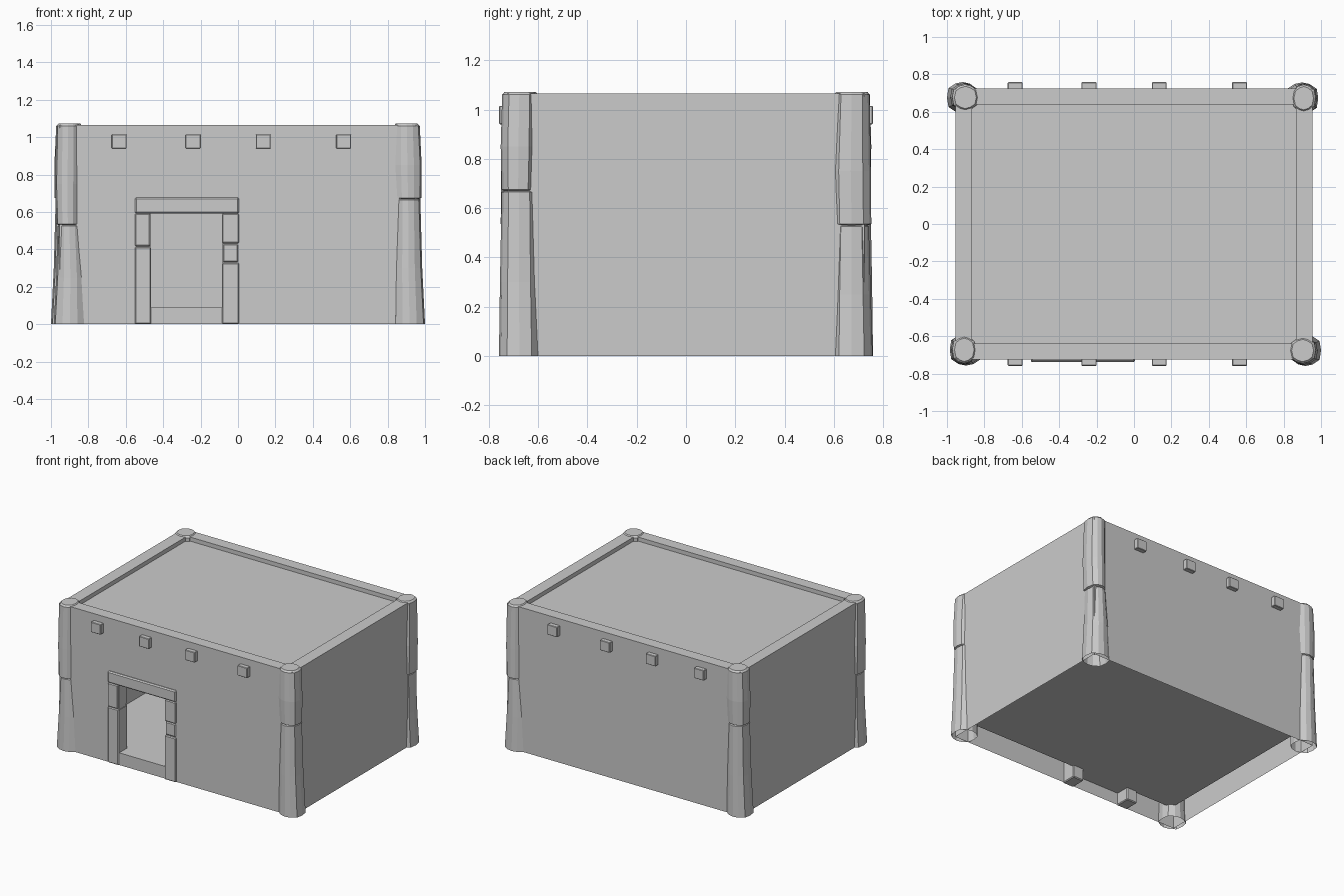
import bpy, bmesh
from math import pi

if "Cube" in bpy.data.objects:
    bpy.data.objects.remove(bpy.data.objects["Cube"])

OX, OY, IX, IY = 0.955, 0.725, 0.865, 0.64      # outer and inner wall half sizes
TOP, ROOF, FLOOR = 1.065, 1.035, 0.09
DX0, DX1, DTOP = -0.467, -0.083, 0.592          # door opening


def finish(name, bm, recalc=True):
    bmesh.ops.remove_doubles(bm, verts=bm.verts, dist=1e-5)
    if recalc:
        bmesh.ops.recalc_face_normals(bm, faces=bm.faces)
    me = bpy.data.meshes.new(name)
    bm.to_mesh(me)
    bm.free()
    ob = bpy.data.objects.new(name, me)
    bpy.context.collection.objects.link(ob)
    return ob


def face(bm, *pts):
    bm.faces.new([bm.verts.new(p) for p in pts])


def box(name, x0, x1, y0, y1, z0, z1, bevel=0.0):
    bm = bmesh.new()
    bmesh.ops.create_cube(bm, size=1)
    for v in bm.verts:
        v.co.x = x0 if v.co.x < 0 else x1
        v.co.y = y0 if v.co.y < 0 else y1
        v.co.z = z0 if v.co.z < 0 else z1
    ob = finish(name, bm)
    if bevel:
        m = ob.modifiers.new("bevel", 'BEVEL')
        m.width, m.segments = bevel, 1
    return ob


def rect(x, y, z):
    return [(-x, -y, z), (x, -y, z), (x, y, z), (-x, y, z)]


def strip(bm, a, b, sides):
    for i in sides:
        j = (i + 1) % 4
        face(bm, a[i], a[j], b[j], b[i])


def door_panel(bm, y, xw, z0, z1):
    """Wall sheet with the door opening left out."""
    for x0, x1, a, b in ((-xw, DX0, z0, z1), (DX1, xw, z0, z1),
                         (DX0, DX1, DTOP, z1), (DX0, DX1, z0, FLOOR)):
        if b - a > 1e-4:
            face(bm, (x0, y, a), (x1, y, a), (x1, y, b), (x0, y, b))


# Walls: outer skin, parapet top, inner skin and door reveal, open underneath
bm = bmesh.new()
strip(bm, rect(OX, OY, 0), rect(OX, OY, TOP), (1, 2, 3))
door_panel(bm, -OY, OX, 0, TOP)
strip(bm, rect(OX, OY, TOP), rect(IX, IY, TOP), range(4))
strip(bm, rect(IX, IY, TOP), rect(IX, IY, FLOOR), (1, 2, 3))
door_panel(bm, -IY, IX, FLOOR, TOP)
for x0, z0, x1, z1 in ((DX0, FLOOR, DX0, DTOP), (DX0, DTOP, DX1, DTOP),
                       (DX1, DTOP, DX1, FLOOR), (DX1, FLOOR, DX0, FLOOR)):
    face(bm, (x0, -OY, z0), (x1, -OY, z1), (x1, -IY, z1), (x0, -IY, z0))
finish("walls", bm)

# Floor and sunken flat roof
for name, z in (("floor", FLOOR), ("roof", ROOF)):
    bm = bmesh.new()
    face(bm, *rect(IX, IY, z))
    finish(name, bm, False)

# Stone door surround
for i, (z0, z1, d) in enumerate(((0, 0.412, 0), (0.416, 0.592, 0.004))):
    box(f"left_jamb_stone_{i}", -0.552, -0.465 - d, -0.735 - d, -0.625, z0, z1, 0.006)
for i, (z0, z1, d) in enumerate(((0, 0.328, 0), (0.332, 0.428, 0.004), (0.432, 0.592, 0))):
    box(f"right_jamb_stone_{i}", -0.085 + d, 0.005 - d, -0.738 + d, -0.625, z0, z1, 0.006)
box("lintel", -0.552, 0.006, -0.739, -0.625, 0.592, 0.677, 0.008)

# Roof beam ends on front and back
for x in (-0.635, -0.24, 0.135, 0.565):
    for side, s in (("front", -1), ("back", 1)):
        y0, y1 = sorted((s * 0.70, s * 0.758))
        box(f"{side}_beam_end", x - 0.04, x + 0.04, y0, y1, 0.94, 1.015, 0.003)


def pillar(name, rings):
    """Loft chamfered rings (z, x0, x1, y0, y1); the base stays open."""
    bm = bmesh.new()
    loops = []
    for z, x0, x1, y0, y1 in rings:
        cx, cy = (x1 - x0) * 0.27, (y1 - y0) * 0.2
        mx, my, b = (x0 + x1) / 2, (y0 + y1) / 2, 0.008
        pts = [(x0 + cx, y0 + b), (mx, y0), (x1 - cx, y0 + b), (x1 - b, y0 + cy),
               (x1, my), (x1 - b, y1 - cy), (x1 - cx, y1 - b), (mx, y1),
               (x0 + cx, y1 - b), (x0 + b, y1 - cy), (x0, my), (x0 + b, y0 + cy)]
        loops.append([bm.verts.new((x, y, z)) for x, y in pts])
    for a, b in zip(loops, loops[1:]):
        for i in range(12):
            j = (i + 1) % 12
            bm.faces.new((a[i], a[j], b[j], b[i]))
    bm.faces.new(loops[-1])
    return finish(name, bm, False)


# Two-stone corner pillars; opposite corners are half-turn copies
low_joint = [(0, -0.985, -0.812, -0.757, -0.587), (0.25, -0.972, -0.82, -0.75, -0.592),
             (0.525, -0.965, -0.838, -0.742, -0.6), (0.53, -0.957, -0.846, -0.736, -0.606),
             (0.535, -0.972, -0.848, -0.752, -0.592), (0.75, -0.978, -0.845, -0.75, -0.587),
             (1.06, -0.972, -0.845, -0.745, -0.6), (1.072, -0.96, -0.855, -0.735, -0.61)]
high_joint = [(0, 0.835, 1.0, -0.759, -0.593), (0.3, 0.838, 0.985, -0.755, -0.6),
              (0.665, 0.845, 0.975, -0.748, -0.606), (0.67, 0.85, 0.966, -0.74, -0.614),
              (0.675, 0.838, 0.98, -0.748, -0.614), (0.85, 0.83, 0.982, -0.752, -0.608),
              (1.06, 0.833, 0.972, -0.746, -0.607), (1.072, 0.843, 0.96, -0.736, -0.617)]
for names, rings in ((("front_left_pillar", "back_right_pillar"), low_joint),
                     (("front_right_pillar", "back_left_pillar"), high_joint)):
    for name, turn in zip(names, (0, pi)):
        pillar(name, rings).rotation_euler.z = turn
